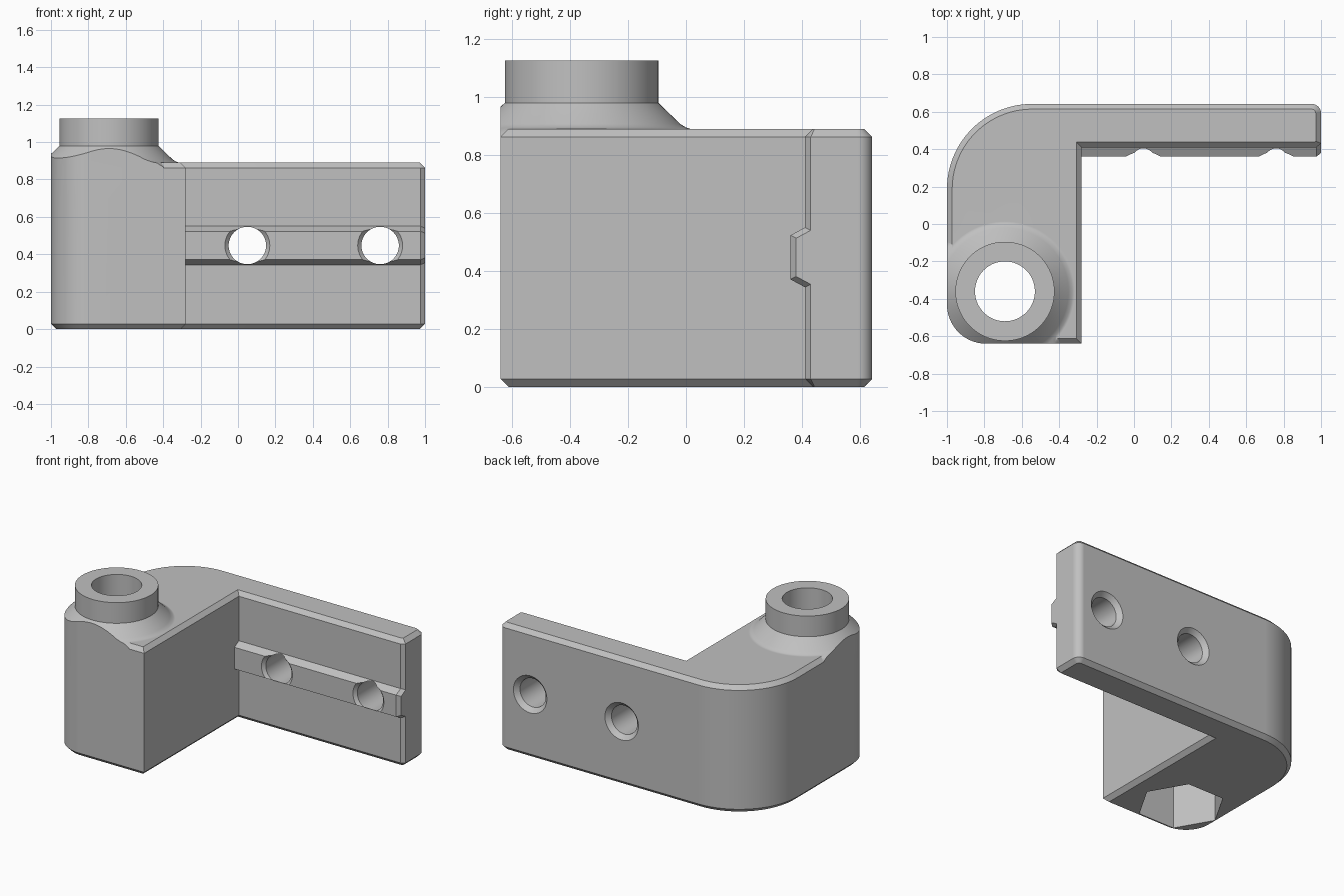
import bpy
import bmesh
from math import sin, cos, radians, tau

cube = bpy.data.objects.get("Cube")
if cube:
    bpy.data.objects.remove(cube, do_unlink=True)

grey = bpy.data.materials.new("plain_grey")
grey.use_nodes = True
COLOUR = (0.53, 0.53, 0.53, 1)
grey.diffuse_color = COLOUR
grey.node_tree.nodes["Principled BSDF"].inputs["Base Color"].default_value = COLOUR


def loft(name, loops, bevel=0):
    """Closed solid through equal-length loops, optionally chamfering the end rims."""
    bm = bmesh.new()
    rings = [[bm.verts.new(p) for p in loop] for loop in loops]
    n = len(rings[0])
    for a, b in zip(rings, rings[1:]):
        for i in range(n):
            j = (i + 1) % n
            bm.faces.new((a[i], a[j], b[j], b[i]))
    caps = [bm.faces.new(rings[0][::-1]), bm.faces.new(rings[-1])]
    bmesh.ops.recalc_face_normals(bm, faces=bm.faces[:])
    if bevel:
        rims = list({e for f in caps for e in f.edges})
        bmesh.ops.bevel(bm, geom=rims, offset=bevel, segments=1,
                        profile=0.5, affect='EDGES')
    mesh = bpy.data.meshes.new(name)
    bm.to_mesh(mesh)
    bm.free()
    mesh.materials.append(grey)
    ob = bpy.data.objects.new(name, mesh)
    bpy.context.collection.objects.link(ob)
    return ob


def combine(target, tool, operation):
    mod = target.modifiers.new("combine", 'BOOLEAN')
    mod.operation = operation
    mod.solver = 'EXACT'
    mod.object = tool
    bpy.context.view_layer.objects.active = target
    bpy.ops.object.modifier_apply(modifier=mod.name)
    bpy.data.objects.remove(tool, do_unlink=True)


def arc(cx, cy, r, start, end, n):
    angles = [radians(start + (end - start) * i / n) for i in range(n + 1)]
    return [(cx + r * cos(a), cy + r * sin(a)) for a in angles]


def turned(name, cx, cy, profile, n=96):
    """Solid of revolution about a vertical axis; profile is (radius, z)."""
    return loft(name, [[(cx + r * cos(tau * i / n), cy + r * sin(tau * i / n), z)
                        for i in range(n)] for r, z in profile])


# L-shaped outline with rounded outer corners
outline = (arc(-0.79, -0.43, 0.21, 180, 270, 20)
           + [(-0.28, -0.64), (-0.28, 0.41), (0.975, 0.41), (1, 0.43)]
           + arc(0.95, 0.592, 0.05, 0, 90, 10)
           + arc(-0.545, 0.187, 0.455, 90, 180, 32))


def prism(name, z0, z1, bevel=0):
    return loft(name, [[(x, y, z) for x, y in outline] for z in (z0, z1)], bevel)


bracket = prism("bracket", 0, 0.89, 0.028)

# Round boss with a flared foot, trimmed to the outline
BX, BY = -0.69, -0.36
boss = turned("boss", BX, BY, [(0.405, 0.7), (0.405, 0.865), (0.38, 0.888),
                               (0.36, 0.895), (0.34, 0.907), (0.265, 0.98),
                               (0.265, 1.125)])
combine(boss, prism("boss_trim", 0.6, 1.3), 'INTERSECT')
combine(bracket, boss, 'UNION')

# Locating rib along the arm, chamfered at its free end
RIB_Z = 0.447
half = [(0.5, 0.103), (0.41, 0.103), (0.36, 0.076)]


def rib_loop(x, dy, dz):
    low = [(x, y + dy, RIB_Z - h + dz) for y, h in half]
    high = [(x, y + dy, RIB_Z + h - dz) for y, h in reversed(half)]
    return low + high


rib = loft("rib", [rib_loop(-0.4, 0, 0), rib_loop(0.975, 0, 0), rib_loop(1, 0.02, 0.01)])
combine(bracket, rib, 'UNION')

# Bore through the boss and hexagonal nut pocket below
combine(bracket, turned("bore", BX, BY, [(0.16, -0.2), (0.16, 1.4)]), 'DIFFERENCE')
combine(bracket, turned("nut_pocket", BX, BY, [(0.28, -0.2), (0.28, 0.45)], 6), 'DIFFERENCE')

# Screw holes through the arm, countersunk on both sides
for hx in (0.05, 0.76):
    steps = [(0.13, 0.35), (0.1, 0.38), (0.1, 0.612), (0.135, 0.647)]
    hole = loft("screw_hole", [[(hx + r * cos(tau * i / 64), y, RIB_Z + r * sin(tau * i / 64))
                                for i in range(64)] for r, y in steps])
    combine(bracket, hole, 'DIFFERENCE')

# Smooth curved walls, crisp edges
bpy.ops.object.select_all(action='DESELECT')
bracket.select_set(True)
bpy.context.view_layer.objects.active = bracket
bpy.ops.object.shade_smooth_by_angle(angle=radians(28))
weighted = bracket.modifiers.new("weighted_normals", 'WEIGHTED_NORMAL')
weighted.keep_sharp = True
